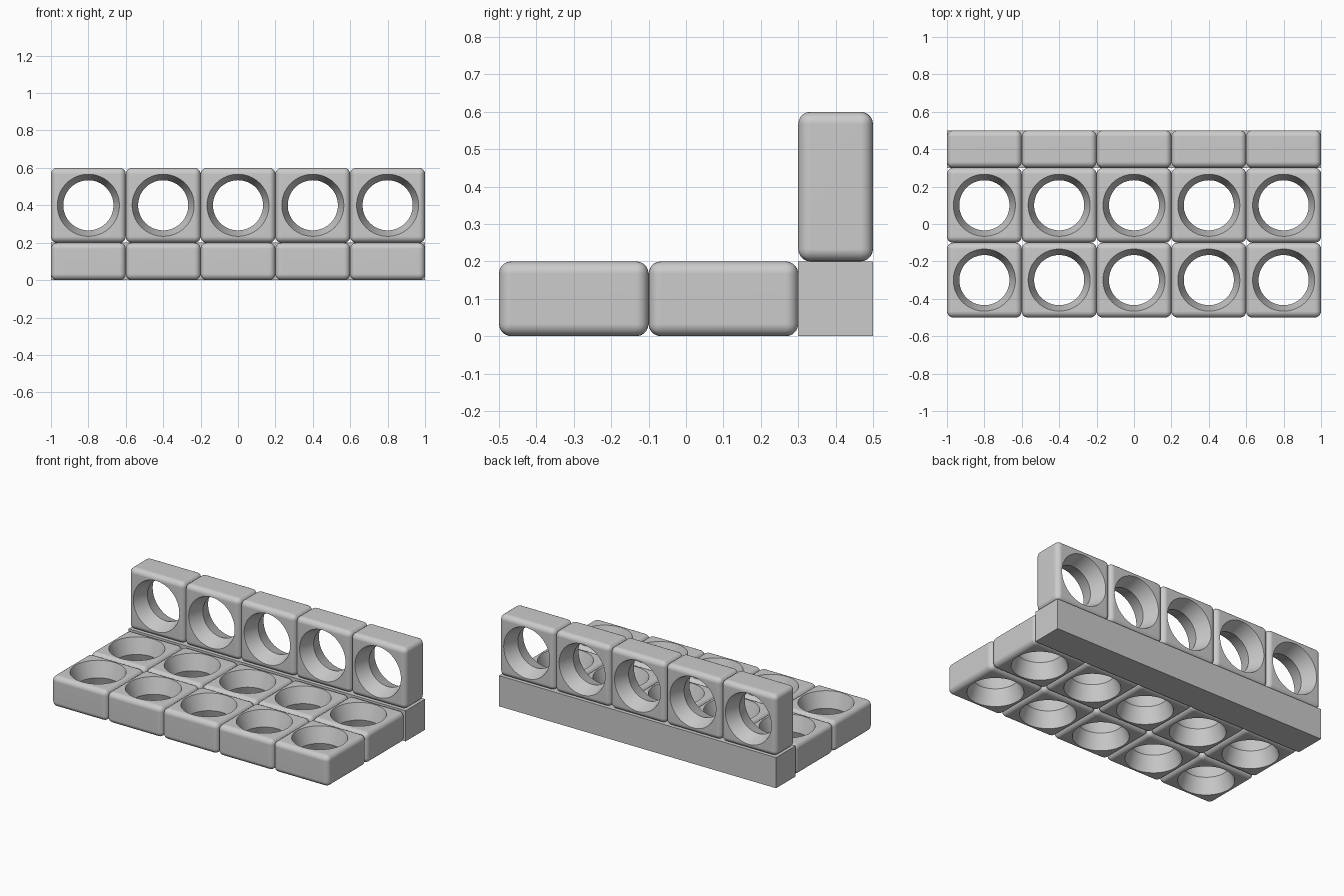
import bpy, bmesh, math

cube = bpy.data.objects.get("Cube")
if cube:
    bpy.data.objects.remove(cube, do_unlink=True)

SIZE, THICK = 0.4, 0.2          # block footprint and thickness
ROUND = 0.033                   # edge rounding
RIM, WAIST = 0.166, 0.134       # hole radius at the faces and half way through

grey = bpy.data.materials.new("plain grey")
grey.use_nodes = True
colour = (0.6, 0.6, 0.6, 1)
grey.diffuse_color = colour
grey.node_tree.nodes["Principled BSDF"].inputs["Base Color"].default_value = colour


def add_object(name, mesh, location=(0, 0, 0)):
    obj = bpy.data.objects.new(name, mesh)
    obj.location = location
    bpy.context.collection.objects.link(obj)
    return obj


def box_mesh(name, size):
    bm = bmesh.new()
    bmesh.ops.create_cube(bm, size=1)
    bmesh.ops.scale(bm, vec=size, verts=bm.verts)
    mesh = bpy.data.meshes.new(name)
    bm.to_mesh(mesh)
    bm.free()
    mesh.materials.append(grey)
    return mesh


def waisted_cutter(sides=64):
    """Two cones meeting at a narrow waist, reaching past both block faces."""
    reach = THICK * 0.65
    wide = WAIST + (RIM - WAIST) * reach / (THICK / 2)
    bm = bmesh.new()
    rings = []
    for z, r in ((-reach, wide), (0, WAIST), (reach, wide)):
        turns = [2 * math.pi * i / sides for i in range(sides)]
        rings.append([bm.verts.new((r * math.cos(a), r * math.sin(a), z)) for a in turns])
    for low, high in zip(rings, rings[1:]):
        for i in range(sides):
            j = (i + 1) % sides
            bm.faces.new((low[i], low[j], high[j], high[i]))
    bm.faces.new(rings[0][::-1])
    bm.faces.new(rings[-1])
    mesh = bpy.data.meshes.new("hole_cutter")
    bm.to_mesh(mesh)
    bm.free()
    mesh.materials.append(grey)
    return mesh


# One rounded block with a waisted round hole
cutter = add_object("hole_cutter", waisted_cutter())
cutter.hide_render = True
pattern = add_object("block_pattern", box_mesh("block_pattern", (SIZE, SIZE, THICK)))
bevel = pattern.modifiers.new("rounding", 'BEVEL')
bevel.width = ROUND
bevel.segments = 5
hole = pattern.modifiers.new("hole", 'BOOLEAN')
hole.operation = 'DIFFERENCE'
hole.solver = 'EXACT'
hole.object = cutter
bpy.context.view_layer.update()
depsgraph = bpy.context.evaluated_depsgraph_get()
block = bpy.data.meshes.new_from_object(pattern.evaluated_get(depsgraph))
block.name = "rounded_block"
block.shade_smooth()
block.set_sharp_from_angle(angle=math.radians(28))
for helper in (pattern, cutter):
    bpy.data.objects.remove(helper, do_unlink=True)


def add_block(name, location, tilt=0):
    obj = add_object(name, block, location)
    obj.rotation_euler.x = tilt
    normals = obj.modifiers.new("flat faces", 'WEIGHTED_NORMAL')
    normals.keep_sharp = True


# Two flat rows in front and one upright row on the back bar
for i in range(5):
    x = (i - 2) * SIZE
    add_block(f"front_block_{i + 1}", (x, -0.3, THICK / 2))
    add_block(f"middle_block_{i + 1}", (x, 0.1, THICK / 2))
    add_block(f"upright_block_{i + 1}", (x, 0.4, THICK + SIZE / 2), math.pi / 2)

# Square back bar
add_object("back_bar", box_mesh("back_bar", (2, THICK, THICK)), (0, 0.4, THICK / 2))
